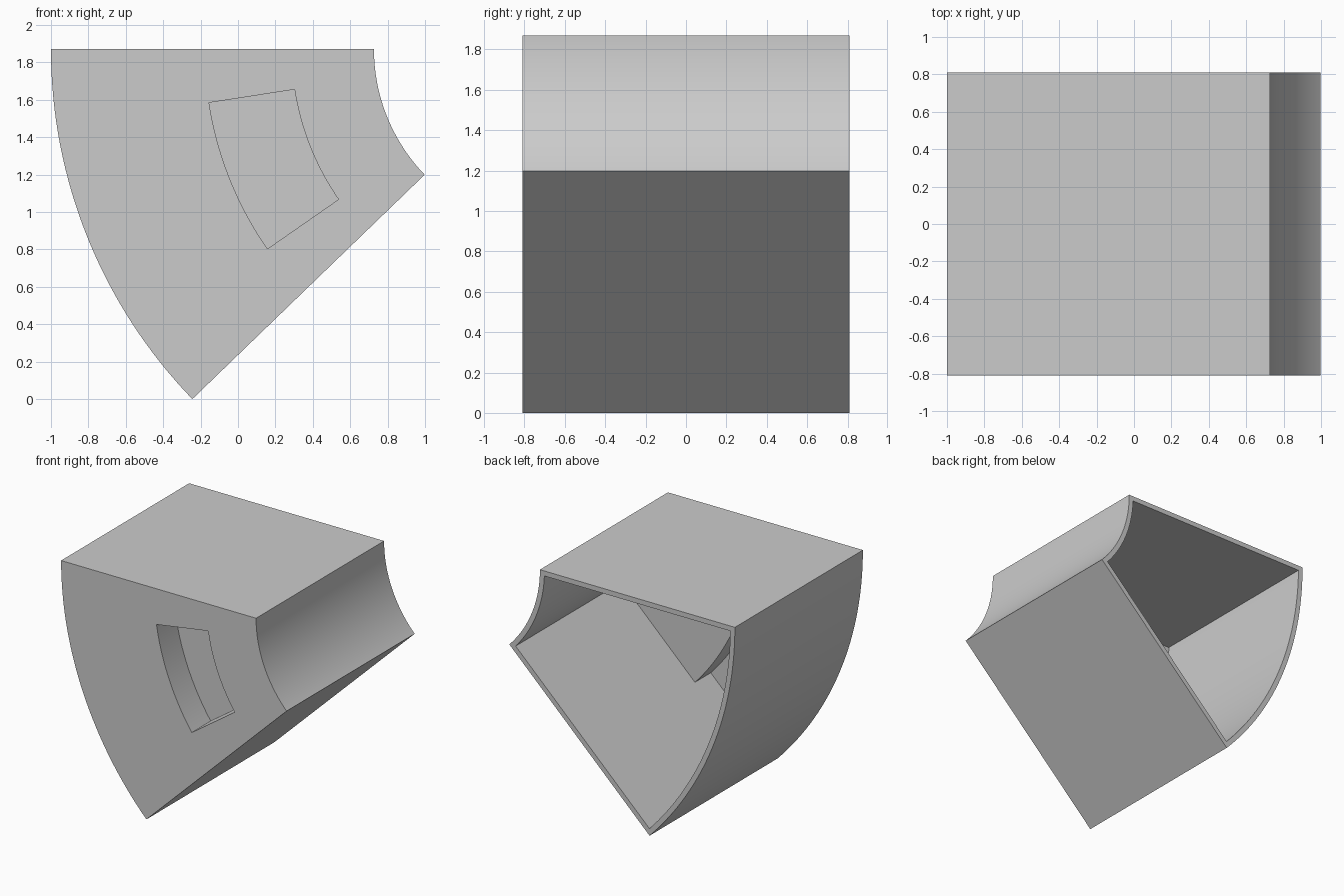
import bpy, bmesh
from math import asin, sin, cos, radians

cube = bpy.data.objects.get("Cube")
if cube:
    bpy.data.objects.remove(cube, do_unlink=True)

# Shared dimensions: concentric arcs about one axis parallel to y
CX, CZ = 1.693, 1.87
R_IN, R_OUT = 0.966, 2.693
SWEEP = radians(44)
HALF = 0.81
WALL = 0.04

grey = bpy.data.materials.new("plain_grey")
grey.use_nodes = True
colour = (0.6, 0.6, 0.6, 1)
grey.diffuse_color = colour
grey.node_tree.nodes["Principled BSDF"].inputs["Base Color"].default_value = colour


def arc(r, a0, a1, inset, n=32):
    """Arc points, with both ends pulled in by a constant distance."""
    a0, a1 = a0 + asin(inset / r), a1 - asin(inset / r)
    angles = [a0 + (a1 - a0) * i / n for i in range(n + 1)]
    return [(CX - r * cos(a), CZ - r * sin(a)) for a in angles]


def sector(name, r0, r1, y0, y1, a0=0, a1=SWEEP, inset=0):
    """Ring segment extruded along y."""
    profile = arc(r1, a0, a1, inset) + arc(r0, a0, a1, inset)[::-1]
    bm = bmesh.new()
    face = bm.faces.new([bm.verts.new((x, y0, z)) for x, z in profile])
    moved = bmesh.ops.extrude_face_region(bm, geom=[face])["geom"]
    verts = [v for v in moved if isinstance(v, bmesh.types.BMVert)]
    bmesh.ops.translate(bm, verts=verts, vec=(0, y1 - y0, 0))
    bmesh.ops.recalc_face_normals(bm, faces=bm.faces)
    mesh = bpy.data.meshes.new(name)
    bm.to_mesh(mesh)
    bm.free()
    mesh.materials.append(grey)
    obj = bpy.data.objects.new(name, mesh)
    bpy.context.collection.objects.link(obj)
    return obj


def combine(target, tool, operation):
    mod = target.modifiers.new(operation.lower(), "BOOLEAN")
    mod.operation, mod.solver, mod.object = operation, "EXACT", tool
    bpy.context.view_layer.objects.active = target
    bpy.ops.object.modifier_apply(modifier=mod.name)
    bpy.data.objects.remove(tool, do_unlink=True)


# Hollow wedge shell, open at the back, with a thicker front plate
shell = sector("wedge_shell", R_IN, R_OUT, -HALF, HALF)
cavity = sector("cavity", R_IN + WALL, R_OUT - WALL, -HALF + 2 * WALL, HALF + 1, inset=WALL)
combine(shell, cavity, "DIFFERENCE")

# Raised backing block behind the front plate
backing = sector("grip_backing", R_IN + WALL / 2, 1.91, -HALF + WALL, -HALF + 0.28, inset=WALL / 2)
combine(shell, backing, "UNION")

# Recessed grip in the front
grip = sector("grip_recess", 1.407, 1.87, -HALF - 1, -HALF + 0.24, radians(8.8), radians(34.8))
combine(shell, grip, "DIFFERENCE")

bpy.ops.object.select_all(action="DESELECT")
shell.select_set(True)
bpy.context.view_layer.objects.active = shell
bpy.ops.object.shade_smooth_by_angle(angle=radians(30))
